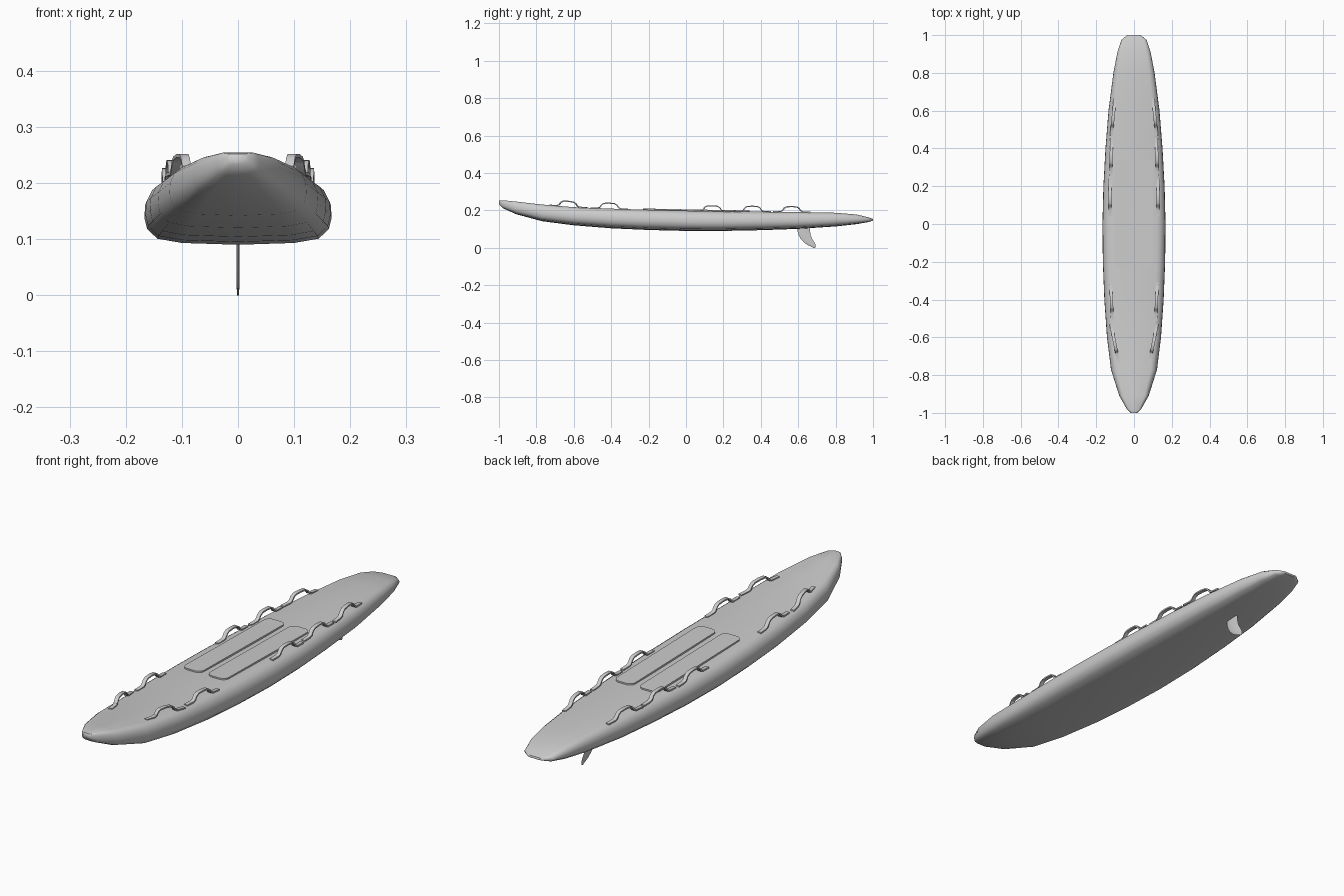
import bpy, bmesh, math
from mathutils import Vector

cube = bpy.data.objects.get("Cube")
if cube:
    bpy.data.objects.remove(cube, do_unlink=True)

grey = bpy.data.materials.new("light_grey")
grey.use_nodes = True
grey.diffuse_color = (0.6, 0.6, 0.6, 1)
grey.node_tree.nodes["Principled BSDF"].inputs["Base Color"].default_value = (0.6, 0.6, 0.6, 1)


def make_object(name, bm, angle=40):
    """Turn a bmesh into a shaded object."""
    bmesh.ops.recalc_face_normals(bm, faces=bm.faces)
    mesh = bpy.data.meshes.new(name)
    bm.to_mesh(mesh)
    bm.free()
    mesh.materials.append(grey)
    obj = bpy.data.objects.new(name, mesh)
    bpy.context.collection.objects.link(obj)
    bpy.ops.object.select_all(action='DESELECT')
    obj.select_set(True)
    bpy.context.view_layer.objects.active = obj
    bpy.ops.object.shade_smooth_by_angle(angle=math.radians(angle))
    return obj


def loft(bm, rings):
    """Skin closed rings and cap both ends."""
    loops = [[bm.verts.new(p) for p in ring] for ring in rings]
    for a, b in zip(loops, loops[1:]):
        for i in range(len(a)):
            j = (i + 1) % len(a)
            bm.faces.new((a[i], a[j], b[j], b[i]))
    bm.faces.new(loops[0])
    bm.faces.new(loops[-1][::-1])


# Hull stations: y, half width, bottom z, deck z
STATIONS = [
    (-1.0, 0.018, 0.232, 0.252), (-0.98, 0.038, 0.212, 0.254),
    (-0.91, 0.078, 0.18, 0.247), (-0.77, 0.122, 0.142, 0.231),
    (-0.6, 0.143, 0.12, 0.217), (-0.4, 0.157, 0.104, 0.209),
    (-0.2, 0.165, 0.095, 0.203), (0.0, 0.167, 0.09, 0.198),
    (0.2, 0.162, 0.09, 0.194), (0.4, 0.151, 0.094, 0.193),
    (0.6, 0.135, 0.101, 0.191), (0.8, 0.109, 0.114, 0.187),
    (0.91, 0.088, 0.126, 0.178), (0.975, 0.066, 0.137, 0.163),
    (1.0, 0.035, 0.145, 0.154)]
# Half cross-section as fractions of width and height
SECTION = [(0.6, 0.03), (0.86, 0.1), (0.97, 0.26), (1, 0.45),
           (0.99, 0.66), (0.93, 0.85), (0.83, 0.96), (0.72, 1)]


def deck_z(y):
    """Deck height at a given y."""
    for a, b in zip(STATIONS, STATIONS[1:]):
        if y <= b[0]:
            return a[3] + (b[3] - a[3]) * (y - a[0]) / (b[0] - a[0])
    return STATIONS[-1][3]


bm = bmesh.new()
rings = []
for y, w, low, top in STATIONS:
    right = [(u * w, y, low + v * (top - low)) for u, v in SECTION]
    left = [(-x, y, z) for x, y, z in reversed(right)]
    rings.append([(0, y, low)] + right + [(0, y, top)] + left)
loft(bm, rings)
make_object("board_hull", bm, 60)

# Deck pads: rounded plates following the deck
for side, label in ((1, "left"), (-1, "right")):
    bm = bmesh.new()
    x0, x1, y0, y1, r = 0.014, 0.1, -0.23, 0.34, 0.025
    corners = [(x1 - r, y1 - r, 0), (x0 + r, y1 - r, 90),
               (x0 + r, y0 + r, 180), (x1 - r, y0 + r, 270)]
    outline = []
    for cx, cy, start in corners:
        for k in range(5):
            a = math.radians(start + k * 22.5)
            outline.append((side * (cx + r * math.cos(a)), cy + r * math.sin(a)))
    loft(bm, [[(x, y, deck_z(y) + h) for x, y in outline] for h in (-0.01, 0.006)])
    for cut in (0, 0.2):
        bmesh.ops.bisect_plane(bm, geom=bm.verts[:] + bm.edges[:] + bm.faces[:],
                               plane_co=(0, cut, 0), plane_no=(0, 1, 0))
    make_object("deck_pad_" + label, bm, 30)

# Strap handles: centre y, x at front end, x at back end
HANDLES = [(-0.63, 0.093, 0.111), (-0.41, 0.117, 0.121), (0.14, 0.127, 0.128),
           (0.355, 0.122, 0.120), (0.565, 0.115, 0.106)]
# Strap path: offset along the handle, height above the deck
PATH = [(-0.1, 0.001), (-0.062, 0.002), (-0.05, 0.007), (-0.04, 0.021),
        (-0.028, 0.028), (0, 0.03), (0.028, 0.028), (0.04, 0.021),
        (0.05, 0.007), (0.062, 0.002), (0.1, 0.001)]

for n, (yc, xa, xb) in enumerate(HANDLES, 1):
    for side, label in ((1, "left"), (-1, "right")):
        bm = bmesh.new()
        along = Vector((side * (xb - xa), 0.09, 0)).normalized()
        across = Vector((along.y, -along.x, 0)) * 0.008
        mid = Vector((side * (xa + xb) / 2, yc, 0))
        rings = []
        for i, (s, h) in enumerate(PATH):
            before, after = PATH[max(i - 1, 0)], PATH[min(i + 1, len(PATH) - 1)]
            ds, dh = after[0] - before[0], after[1] - before[1]
            normal = (Vector((0, 0, ds)) - along * dh).normalized() * 0.003
            p = mid + along * s
            p.z = deck_z(p.y) + h - 0.001
            rings.append([p + across + normal, p - across + normal,
                          p - across - normal, p + across - normal])
        loft(bm, rings)
        make_object(f"handle_{label}_{n}", bm, 35)

# Fin: swept blade, leading and trailing edge points (y) by height
FIN = [(0.115, 0.594, 0.664), (0.09, 0.596, 0.663), (0.065, 0.603, 0.667),
       (0.045, 0.615, 0.676), (0.028, 0.632, 0.687), (0.015, 0.65, 0.693),
       (0.005, 0.672, 0.694), (0.0, 0.683, 0.69)]
bm = bmesh.new()
rings = []
for z, lead, trail in FIN:
    t = 0.0028 if z > 0.01 else 0.0015
    chord = trail - lead
    shape = [(0, 0), (0.15, 0.8), (0.4, 1), (0.75, 0.7), (1, 0),
             (0.75, -0.7), (0.4, -1), (0.15, -0.8)]
    rings.append([(v * t, lead + u * chord, z) for u, v in shape])
loft(bm, rings)
make_object("fin", bm, 50)
